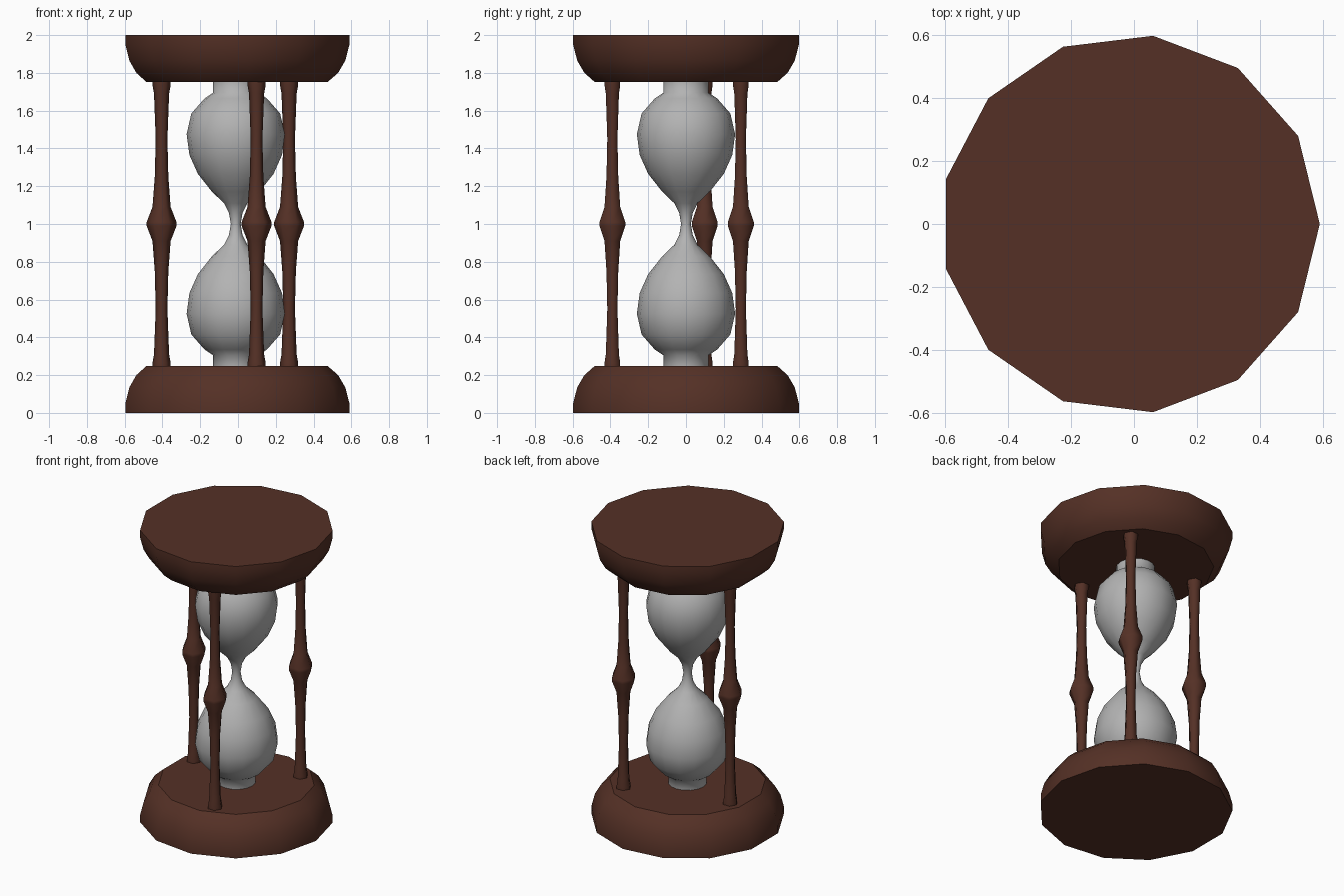
import bpy
import math

cube = bpy.data.objects.get("Cube")
if cube:
    bpy.data.objects.remove(cube, do_unlink=True)

CENTRE_X = -0.012


def make_material(name, colour):
    mat = bpy.data.materials.new(name)
    mat.use_nodes = True
    mat.diffuse_color = colour
    mat.node_tree.nodes["Principled BSDF"].inputs["Base Color"].default_value = colour
    return mat


def lathe(name, profile, sides, mat, x=CENTRE_X, y=0.0, sharp=40):
    """Turn a (radius, height) profile about a vertical axis, capping both ends."""
    verts, faces = [], []
    for r, z in profile:
        for i in range(sides):
            a = math.tau * i / sides
            verts.append((r * math.cos(a), r * math.sin(a), z))
    for k in range(len(profile) - 1):
        for i in range(sides):
            j = (i + 1) % sides
            low, high = k * sides, (k + 1) * sides
            faces.append((low + i, low + j, high + j, high + i))
    last = (len(profile) - 1) * sides
    faces.append(tuple(reversed(range(sides))))
    faces.append(tuple(last + i for i in range(sides)))
    mesh = bpy.data.meshes.new(name)
    mesh.from_pydata(verts, [], faces)
    mesh.materials.append(mat)
    obj = bpy.data.objects.new(name, mesh)
    obj.location = (x, y, 0)
    bpy.context.collection.objects.link(obj)
    bpy.ops.object.select_all(action="DESELECT")
    obj.select_set(True)
    bpy.context.view_layer.objects.active = obj
    bpy.ops.object.shade_smooth_by_angle(angle=math.radians(sharp))
    return obj


def flipped(profile):
    """The same profile upside down about mid height."""
    return [(r, 2 - z) for r, z in reversed(profile)]


wood = make_material("dark_wood", (0.09, 0.03, 0.019, 1))
glass = make_material("grey_glass", (0.45, 0.45, 0.45, 1))

# Thirteen-sided end plates with a rounded inner edge
plate = [(0.602, 0), (0.602, 0.05), (0.58, 0.135), (0.542, 0.2), (0.487, 0.248)]
lathe("base_plate", plate, 13, wood)
lathe("top_plate", flipped(plate), 13, wood)

# Two bulbs joined by a narrow waist
bulb = [(0.12, 0.24), (0.12, 0.305), (0.165, 0.335), (0.235, 0.415),
        (0.26, 0.525), (0.245, 0.635), (0.2, 0.735), (0.125, 0.83),
        (0.062, 0.89), (0.036, 0.94)]
lathe("glass_bulbs", bulb + [(0.026, 1)] + flipped(bulb), 16, glass, sharp=60)

# Three turned hexagonal posts
half_post = [(0.048, 0.24), (0.048, 0.265), (0.04, 0.31), (0.031, 0.55),
             (0.036, 0.75), (0.048, 0.91)]
post = half_post + [(0.079, 0.99)] + flipped(half_post + [(0.079, 0.99)])
for label, degrees in (("back_left", 45.8), ("right", 165.8), ("front", 285.8)):
    a = math.radians(degrees)
    lathe(label + "_post", post, 6, wood, sharp=65,
          x=CENTRE_X + 0.405 * math.cos(a), y=0.405 * math.sin(a))
